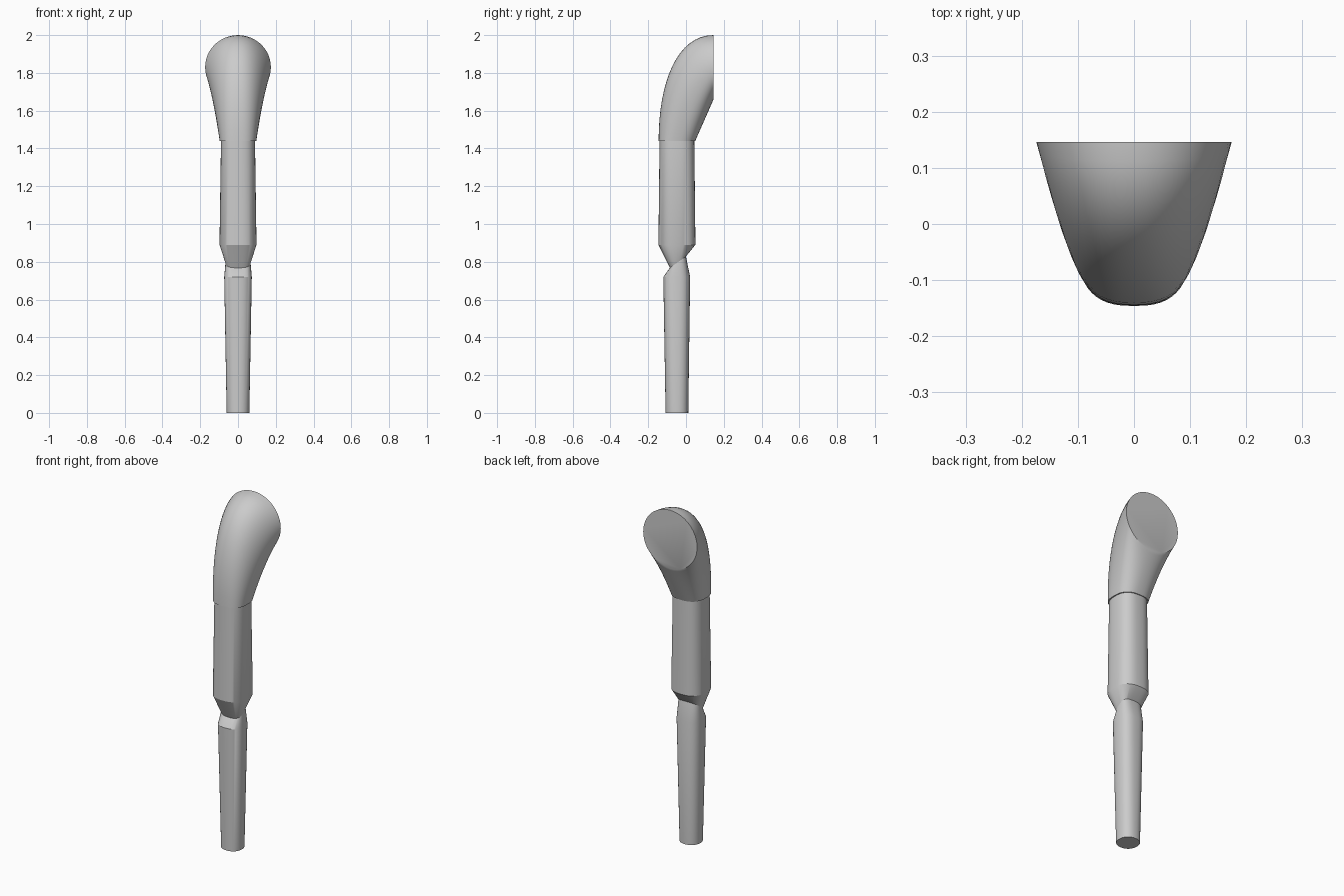
import bpy, bmesh, math
from mathutils import Vector

if "Cube" in bpy.data.objects:
    bpy.data.objects.remove(bpy.data.objects["Cube"])

grey = bpy.data.materials.new("light_grey")
grey.use_nodes = True
colour = (0.6, 0.6, 0.6, 1)
grey.diffuse_color = colour
grey.node_tree.nodes["Principled BSDF"].inputs["Base Color"].default_value = colour

SIDES = 48
ANGLES = [2 * math.pi * i / SIDES for i in range(SIDES)]


def ring(centre, half_x, half_v, up=(0, 1, 0), power=2.6):
    """Rounded-square loop spanned by x and the direction up."""
    def squash(c):
        return math.copysign(abs(c) ** (2 / power), c)
    return [Vector(centre) + Vector((half_x * squash(math.cos(a)), 0, 0))
            + Vector(up) * half_v * squash(math.sin(a)) for a in ANGLES]


def loft(name, rings, angle=35):
    """Skin a stack of loops and cap both ends."""
    bm = bmesh.new()
    loops = [[bm.verts.new(p) for p in r] for r in rings]
    for low, high in zip(loops, loops[1:]):
        for i in range(SIDES):
            j = (i + 1) % SIDES
            bm.faces.new((low[i], low[j], high[j], high[i]))
    bm.faces.new(loops[0][::-1])
    bm.faces.new(loops[-1])
    bmesh.ops.recalc_face_normals(bm, faces=bm.faces)
    mesh = bpy.data.meshes.new(name)
    bm.to_mesh(mesh)
    bm.free()
    mesh.materials.append(grey)
    obj = bpy.data.objects.new(name, mesh)
    bpy.context.collection.objects.link(obj)
    bpy.ops.object.select_all(action='DESELECT')
    obj.select_set(True)
    bpy.context.view_layer.objects.active = obj
    bpy.ops.object.shade_smooth_by_angle(angle=math.radians(angle))


# Shoulder: sweeps from the sleeve opening up to an upright flat disc
opening = ring((0, -0.048, 1.44), 0.097, 0.097)
disc = ring((0, 0.146, 1.83), 0.174, 0.17, up=(0, 0, 1), power=2)
steps = 16
shoulder = [[] for _ in range(steps + 1)]
for start, end, a in zip(opening, disc, ANGLES):
    bulge = (1 - math.sin(-a)) / 2            # full on the outer curve, none inside
    handle_a, handle_b = start.lerp(end, 1 / 3), start.lerp(end, 2 / 3)
    curve_a = Vector((handle_a.x, start.y, start.z + 0.56 * (end.z - start.z)))
    curve_b = Vector((handle_b.x, end.y - 0.66 * (end.y - start.y), end.z))
    # the front of the opening joins the top of the disc
    shoulder_pair = (start, end, handle_a, handle_b, curve_a, curve_b, bulge)
    front = Vector((start.x, 2 * -0.048 - start.y, start.z))
    s = front
    h1, h2 = s.lerp(end, 1 / 3), s.lerp(end, 2 / 3)
    c1 = Vector((h1.x, s.y, s.z + 0.56 * (end.z - s.z)))
    c2 = Vector((h2.x, end.y - 0.66 * (end.y - s.y), end.z))
    p1, p2 = h1.lerp(c1, bulge), h2.lerp(c2, bulge)
    for k in range(steps + 1):
        t = k / steps
        u = 1 - t
        shoulder[k].append(s * u**3 + p1 * 3 * u * u * t + p2 * 3 * u * t * t + end * t**3)
loft("shoulder", shoulder)

# Slanted elbow seam shared by both arm parts
slant = Vector((0, 0.085, 0.06)).normalized()
elbow = ring((0, -0.043, 0.798), 0.066, 0.052, up=slant, power=3)

loft("upper_arm", [elbow,
                   ring((0, -0.048, 0.89), 0.098, 0.098),
                   ring((0, -0.048, 1.44), 0.09, 0.092)], 25)

loft("forearm", [ring((0, -0.048, 0), 0.06, 0.06, power=2.2),
                 ring((0, -0.049, 0.72), 0.073, 0.071),
                 elbow], 25)
